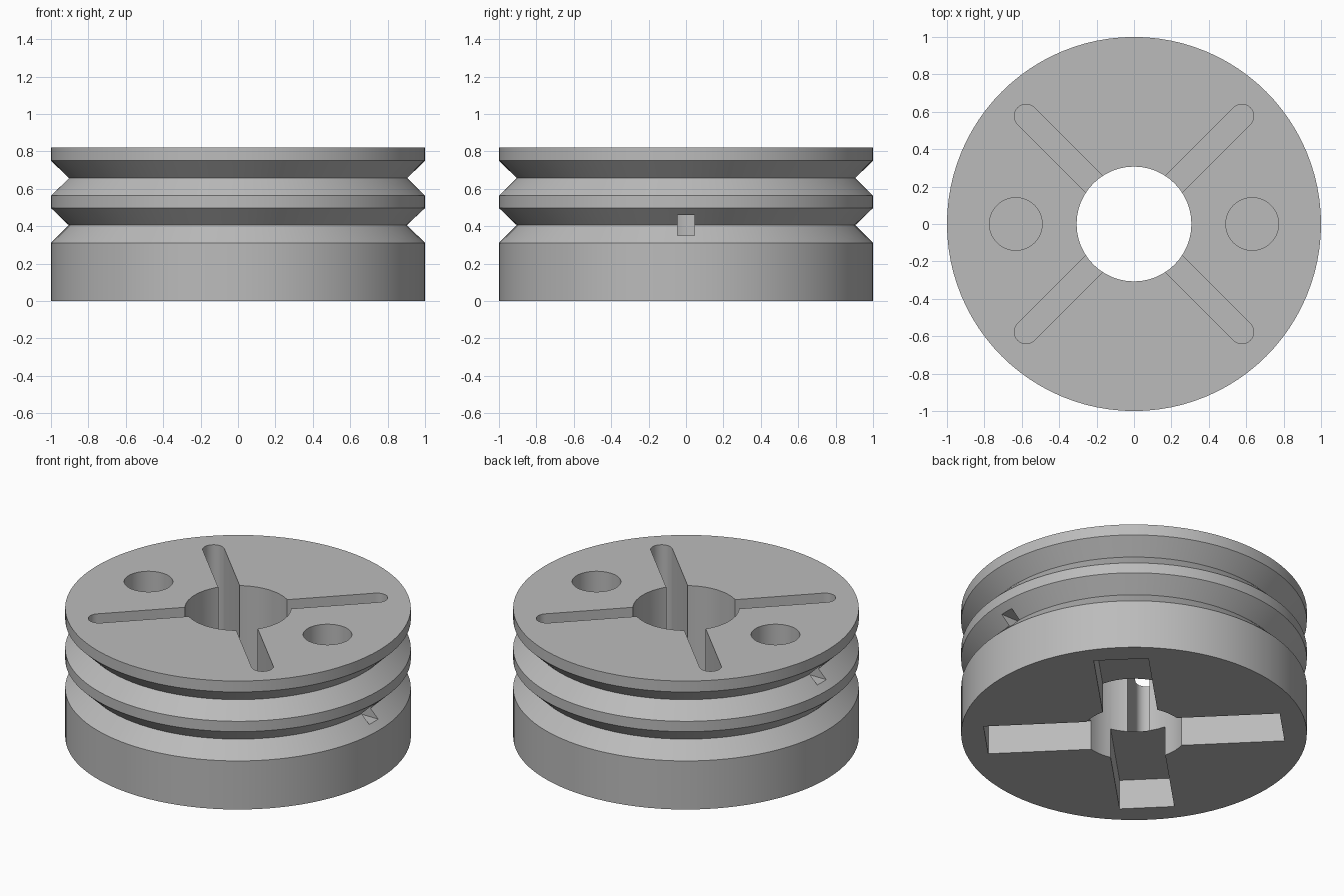
import bpy
import math
from mathutils import Matrix

if "Cube" in bpy.data.objects:
    bpy.data.objects.remove(bpy.data.objects["Cube"], do_unlink=True)

import bmesh

SEGMENTS = 96
HEIGHT = 0.82

grey = bpy.data.materials.new("plain grey")
grey.use_nodes = True
grey.diffuse_color = (0.5, 0.5, 0.5, 1)
grey.node_tree.nodes["Principled BSDF"].inputs["Base Color"].default_value = (0.5, 0.5, 0.5, 1)


def make_object(name, bm):
    bmesh.ops.recalc_face_normals(bm, faces=bm.faces)
    mesh = bpy.data.meshes.new(name)
    bm.to_mesh(mesh)
    bm.free()
    mesh.materials.append(grey)
    obj = bpy.data.objects.new(name, mesh)
    bpy.context.collection.objects.link(obj)
    return obj


def activate(obj):
    bpy.ops.object.select_all(action='DESELECT')
    obj.select_set(True)
    bpy.context.view_layer.objects.active = obj


def box(size, centre, turn=0):
    bm = bmesh.new()
    bmesh.ops.create_cube(bm, size=1, matrix=Matrix.Rotation(turn, 4, 'Z')
                          @ Matrix.Translation(centre) @ Matrix.Diagonal((*size, 1)))
    return make_object("box_cutter", bm)


def prism(outline, bottom, top):
    bm = bmesh.new()
    face = bm.faces.new([bm.verts.new((x, y, bottom)) for x, y in outline])
    new = bmesh.ops.extrude_face_region(bm, geom=[face])["geom"]
    bmesh.ops.translate(bm, vec=(0, 0, top - bottom),
                        verts=[v for v in new if isinstance(v, bmesh.types.BMVert)])
    return make_object("prism_cutter", bm)


def arc(radius, centre_x, start, sweep, steps):
    angles = [start + sweep * i / steps for i in range(steps + 1)]
    return [(centre_x + radius * math.cos(a), radius * math.sin(a)) for a in angles]


def circle(radius, centre_x=0, steps=48):
    return arc(radius, centre_x, 0, math.tau, steps)[:-1]


def cut(target, cutter):
    cutter.hide_render = True
    mod = target.modifiers.new("cut", 'BOOLEAN')
    mod.operation = 'DIFFERENCE'
    mod.solver = 'EXACT'
    mod.object = cutter
    activate(target)
    bpy.ops.object.modifier_apply(modifier=mod.name)
    bpy.data.objects.remove(cutter, do_unlink=True)


# Pulley body with two V-shaped grooves, built as stacked rings
profile = [(1, 0), (1, 0.31), (0.905, 0.405), (1, 0.497), (1, 0.563),
           (0.905, 0.657), (1, 0.75), (1, HEIGHT)]
bm = bmesh.new()
rings = [[bm.verts.new((x, y, z)) for x, y in circle(r, 0, SEGMENTS)] for r, z in profile]
for low, high in zip(rings, rings[1:]):
    for i in range(SEGMENTS):
        j = (i + 1) % SEGMENTS
        bm.faces.new((low[i], low[j], high[j], high[i]))
bm.faces.new(rings[0][::-1])
bm.faces.new(rings[-1])
pulley = make_object("grooved_pulley", bm)

# Central bore
cut(pulley, prism(circle(0.307), -0.1, HEIGHT + 0.1))

# Diagonal cross recess in the underside
for turn in (math.pi / 4, -math.pi / 4):
    cut(pulley, box((1.72, 0.317, 0.39), (0, 0, -0.005), turn))

# Narrow rounded slots from the recess to the top
slot = arc(0.063, 0.816, -math.pi / 2, math.pi, 12) + arc(0.063, -0.816, math.pi / 2, math.pi, 12)
for turn in (math.pi / 4, -math.pi / 4):
    cutter = prism(slot, 0.1901, HEIGHT + 0.1)
    cutter.data.transform(Matrix.Rotation(turn, 4, 'Z'))
    cut(pulley, cutter)

# Blind round pockets, each with a square cord hole out to one groove
for side, groove in ((1, 0.405), (-1, 0.657)):
    cut(pulley, prism(circle(0.141, 0.632 * side), groove - 0.055, HEIGHT + 0.1))
    cut(pulley, box((0.42, 0.09, 0.1098), (0.84 * side, 0, groove)))

activate(pulley)
bpy.ops.object.shade_smooth_by_angle(angle=math.radians(25))
